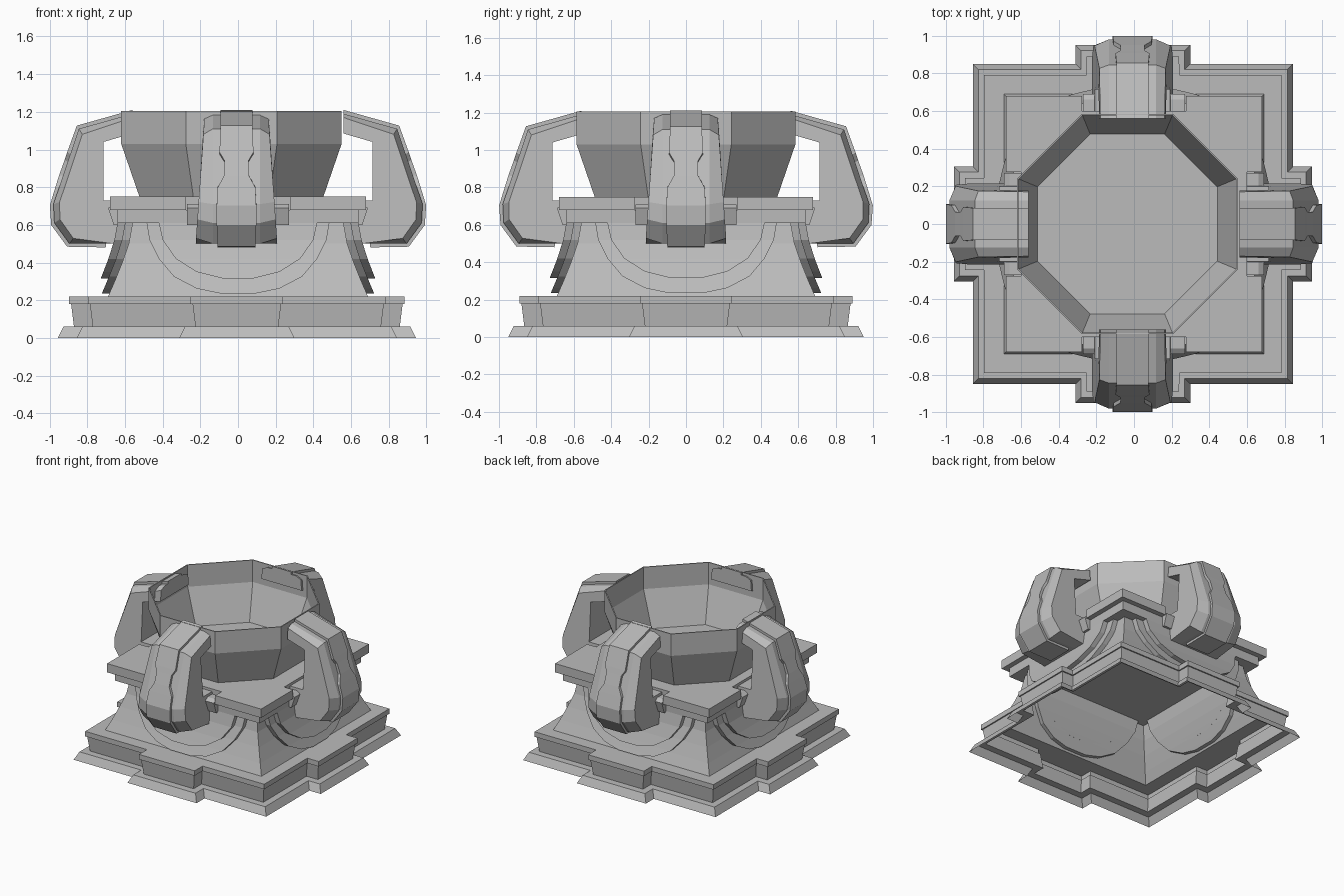
import bpy, bmesh, math
from mathutils import Matrix, Vector

if "Cube" in bpy.data.objects:
    bpy.data.objects.remove(bpy.data.objects["Cube"])

stone = bpy.data.materials.new("grey_stone")
stone.use_nodes = True
GREY = (0.5, 0.5, 0.5, 1)
stone.diffuse_color = GREY
stone.node_tree.nodes["Principled BSDF"].inputs["Base Color"].default_value = GREY

SIDES = ["front", "left", "back", "right"]


def loft(name, rings, matrix=None, cap_start=True, cap_end=True):
    """Skin a list of closed rings that share one point count."""
    bm = bmesh.new()
    rows = [[bm.verts.new(p) for p in ring] for ring in rings]
    n = len(rows[0])
    for a, b in zip(rows, rows[1:]):
        for i in range(n):
            j = (i + 1) % n
            bm.faces.new((a[i], a[j], b[j], b[i]))
    if cap_start:
        bm.faces.new(rows[0][::-1])
    if cap_end:
        bm.faces.new(rows[-1])
    bmesh.ops.recalc_face_normals(bm, faces=bm.faces)
    mesh = bpy.data.meshes.new(name)
    bm.to_mesh(mesh)
    bm.free()
    mesh.materials.append(stone)
    obj = bpy.data.objects.new(name, mesh)
    bpy.context.collection.objects.link(obj)
    if matrix:
        obj.matrix_world = matrix
    return obj


def plan(z, s, w, e, cx=0.0):
    """Square outline of half size s, each side having a centre panel at e."""
    quarter = [(-s, -s), (-w, -s), (-w, -e), (w, -e), (w, -s)]
    pts = []
    for k in range(4):
        turn = Matrix.Rotation(k * math.pi / 2, 4, 'Z')
        pts += [turn @ Vector((x, y, z)) + Vector((cx, 0, 0)) for x, y in quarter]
    return pts


def octagon(z, apothem):
    r = apothem / math.cos(math.pi / 8)
    return [(-0.035 + r * math.cos(a), r * math.sin(a), z)
            for a in (math.pi / 8 + k * math.pi / 4 for k in range(8))]


# Stepped plinth, open underneath, running into the flared body
steps = [(0, 0), (0.06, 0.03), (0.06, 0.085), (0.18, 0.07), (0.18, 0.06), (0.22, 0.06)]
rings = [plan(z, 0.85 - d, 0.305 - d, 0.95 - d, -0.006) for z, d in steps]
FLARE = [(0.22, 0.69), (0.3, 0.655), (0.4, 0.615), (0.5, 0.58), (0.61, 0.56), (0.68, 0.56)]
rings += [plan(z, s, 0.245, s) for z, s in FLARE]
loft("plinth_and_body", rings, cap_start=False)

# Cornice and deck, the deck notched where the arms pass
loft("cornice", [plan(0.61, 0.64, 0.25, 0.62), plan(0.68, 0.64, 0.25, 0.62)])
loft("deck", [plan(0.68, 0.68, 0.275, 0.6), plan(0.75, 0.68, 0.275, 0.6)])

# Eight-sided basin with a thin wall
T = 0.008
loft("basin", [octagon(0.74, 0.485), octagon(1.03, 0.585), octagon(1.205, 0.585),
               octagon(1.205, 0.585 - T), octagon(1.03, 0.585 - T), octagon(0.757, 0.485 - T)])


def body_depth(z):
    for (z0, s0), (z1, s1) in zip(FLARE, FLARE[1:]):
        if z <= z1:
            return s0 + (s1 - s0) * (z - z0) / (z1 - z0)
    return FLARE[-1][1]


def swag(name, rows, out, matrix):
    """Half-round plate that follows the flare of the body."""
    rings = []
    for z, w in rows:
        y = body_depth(z)
        rings.append([(-w, -y - out, z), (w, -y - out, z), (w, -y + 0.03, z), (-w, -y + 0.03, z)])
    loft(name, rings, matrix)


OUTER = [(0.235, 0.09), (0.262, 0.22), (0.325, 0.34), (0.42, 0.42), (0.52, 0.47), (0.61, 0.485)]
INNER = [(0.315, 0.08), (0.35, 0.22), (0.42, 0.33), (0.52, 0.4), (0.61, 0.42), (0.68, 0.43)]

# Arm side profile as distance from centre and height; the first PATH points face out
ARM = [(0.56, 1.19), (0.845, 1.11), (0.98, 0.71), (0.975, 0.61), (0.895, 0.5), (0.66, 0.5),
       (0.56, 0.58), (0.56, 0.73), (0.715, 0.73), (0.715, 1.04), (0.56, 1.085)]
PATH = 6
HUB = Vector((0.66, 0.82))


def arm_slice(side, wide):
    pts = []
    for i, (r, z) in enumerate(ARM):
        p = Vector((r, z))
        if wide and 0 < i < PATH - 1:
            p += (HUB - p).normalized() * 0.035
        elif wide and i == 0:
            p.y -= 0.02
        half = 0.215 - 0.045 * (z - 0.5) / 0.7 if wide else 0.125
        pts.append((side * half, -p.x, p.y))
    return pts


# Raised spine on each arm: distance, height and half width, pinched part way down
SPINE = [(0.56, 1.19, 0.085), (0.845, 1.11, 0.085), (0.89, 0.975, 0.09), (0.903, 0.935, 0.065),
         (0.93, 0.86, 0.065), (0.95, 0.8, 0.1), (0.98, 0.71, 0.105), (0.975, 0.61, 0.105),
         (0.895, 0.5, 0.1), (0.7, 0.5, 0.1)]

for k, side in enumerate(SIDES):
    turn = Matrix.Rotation(k * math.pi / 2, 4, 'Z')
    swag(side + "_outer_swag", OUTER, 0.04, turn)
    swag(side + "_inner_swag", INNER, 0.08, turn)

    shift = Matrix.Translation((-0.008 if k % 2 == 0 else 0, 0, 0)) @ turn
    loft(side + "_arm", [arm_slice(-1, True), arm_slice(-1, False),
                         arm_slice(1, False), arm_slice(1, True)], shift)

    rings = []
    for r, z, w in SPINE:
        p = Vector((r, z))
        away = (p - HUB).normalized()
        if r < 0.6:
            away = Vector((0, 1))
        a, b = p + away * 0.02, p - away * 0.02
        rings.append([(-w, -a.x, a.y), (w, -a.x, a.y), (w, -b.x, b.y), (-w, -b.x, b.y)])
    loft(side + "_arm_spine", rings, shift)

    # Small blocks flanking the arm where it enters the deck
    for s, label in ((-1, "_bracket_a"), (1, "_bracket_b")):
        rings = [[(s * 0.19, -0.57, z), (s * 0.27, -0.57, z), (s * 0.27, -y, z), (s * 0.19, -y, z)]
                 for z, y in ((0.6, 0.66), (0.69, 0.69), (0.71, 0.66))]
        loft(side + label, rings, turn)
